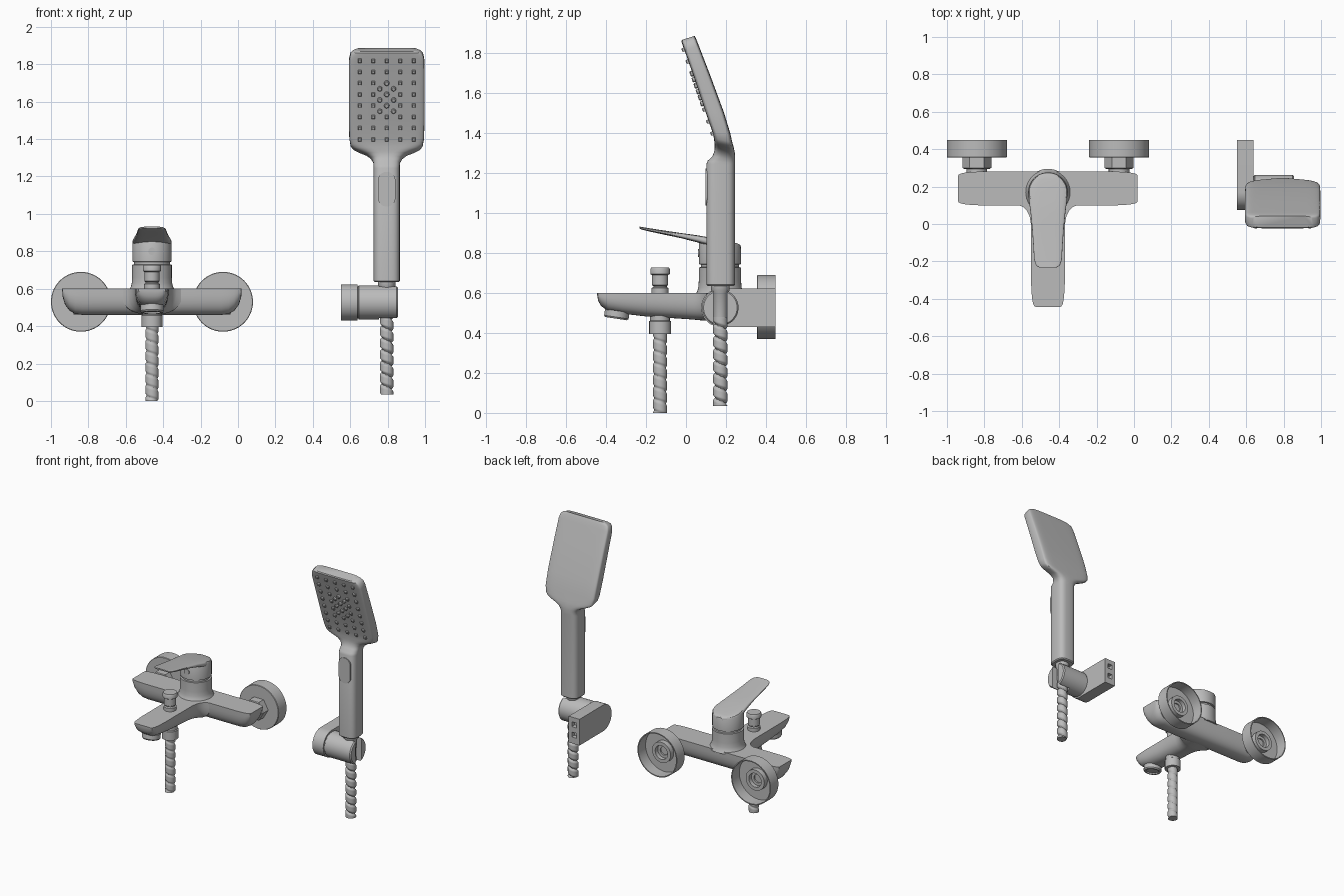
import bpy, bmesh
from math import sin, cos, pi, tau, copysign
from mathutils import Vector

if "Cube" in bpy.data.objects:
    bpy.data.objects.remove(bpy.data.objects["Cube"])

metal = bpy.data.materials.new("grey metal")
metal.use_nodes = True
GREY = (0.5, 0.5, 0.5, 1)
metal.diffuse_color = GREY
metal.node_tree.nodes["Principled BSDF"].inputs["Base Color"].default_value = GREY
parts = []


def finish(name, bm):
    bmesh.ops.recalc_face_normals(bm, faces=bm.faces)
    mesh = bpy.data.meshes.new(name)
    bm.to_mesh(mesh)
    bm.free()
    mesh.materials.append(metal)
    ob = bpy.data.objects.new(name, mesh)
    bpy.context.collection.objects.link(ob)
    parts.append(ob)
    return ob


def loft(name, rings):
    bm = bmesh.new()
    loops = [[bm.verts.new(p) for p in ring] for ring in rings]
    n = len(loops[0])
    for a, b in zip(loops, loops[1:]):
        for i in range(n):
            j = (i + 1) % n
            bm.faces.new((a[i], a[j], b[j], b[i]))
    bm.faces.new(loops[0])
    bm.faces.new(loops[-1])
    return finish(name, bm)


def lathe(name, profile, center, axis="z", seg=40):
    """Revolve (radius, height) pairs about an axis through center."""
    def place(r, h, a):
        u, v = r * cos(a), r * sin(a)
        return Vector(center) + Vector({"x": (h, u, v), "y": (u, h, v), "z": (u, v, h)}[axis])
    return loft(name, [[place(r, h, tau * i / seg) for i in range(seg)] for r, h in profile])


def power(v, p):
    return copysign(abs(v) ** p, v)


def section(x, front, back, half, p, n=36):
    """Rounded section spanning two (y, z) points, half-width along x."""
    f, b = Vector((x, *front)), Vector((x, *back))
    mid, d = (f + b) / 2, (b - f) / 2
    return [mid + d * power(sin(tau * i / n), p)
            + Vector((half * power(cos(tau * i / n), p), 0, 0)) for i in range(n)]


def hull(center, along, half, depth, n=20):
    """Flat-topped, round-bottomed section across x or y."""
    pts = []
    for i in range(n + 1):
        a = pi * i / n
        s, z = half * power(cos(a), .75), TOP - depth * power(sin(a), .75)
        pts.append(Vector((along, center + s, z) if center == BAR_Y else (center + s, along, z)))
    return pts


def box(name, x, y, z):
    bm = bmesh.new()
    bmesh.ops.create_cube(bm, size=1)
    for v in bm.verts:
        v.co = [m[0] + (c + .5) * (m[1] - m[0]) for c, m in zip(v.co, (x, y, z))]
    return finish(name, bm)


def cut(ob, cutter):
    mod = ob.modifiers.new("cut", "BOOLEAN")
    mod.operation, mod.solver, mod.object = "DIFFERENCE", "EXACT", cutter
    bpy.context.view_layer.objects.active = ob
    bpy.ops.object.modifier_apply(modifier=mod.name)
    parts.remove(cutter)
    bpy.data.objects.remove(cutter)


def hose(name, x, y, low, high, radius, ridge, pitch, seg=24):
    rings, steps = [], int((high - low) / .004)
    for k in range(steps + 1):
        z = low + (high - low) * k / steps
        ring = []
        for i in range(seg):
            a = tau * i / seg
            groove = max(0, cos(a + tau * z / pitch)) ** 3
            r = radius - ridge * groove
            ring.append(Vector((x + r * cos(a), y + r * sin(a), z)))
        rings.append(ring)
    loft(name, rings)


# Mixer body: crossbar and spout
TOP, BAR_Y, MIX_X = .6, .19, -.46
ends = [(.48, .068, .01), (.477, .074, .045), (.465, .08, .085), (.44, .085, .118),
        (.41, .088, .135), (.37, .09, .14)]
loft("mixer_crossbar",
     [hull(BAR_Y, MIX_X - d, h, t) for d, h, t in ends]
     + [hull(BAR_Y, MIX_X + d, h, t) for d, h, t in reversed(ends)])
spout = [(-.445, .06, .01), (-.44, .072, .04), (-.425, .08, .065), (-.39, .086, .09),
         (-.32, .09, .103), (-.2, .09, .117), (0, .091, .13), (.04, .098, .133),
         (.07, .112, .136), (.09, .132, .138), (.105, .165, .138), (.2, .17, .138)]
loft("mixer_spout", [hull(MIX_X, y, h, t) for y, h, t in spout])
aerator = lathe("spout_aerator", [(.062, .04), (.062, .008), (.056, 0), (.045, 0), (.045, .01)],
                (0, 0, 0))
aerator.location = (MIX_X, -.35, .472)
aerator.rotation_euler.x = -.15

# Diverter knob, hose nut and lower hose
lathe("diverter_knob", [(.042, .59), (.042, .625), (.034, .63), (.034, .635), (.04, .64),
                        (.04, .69), (.049, .695), (.049, .72), (.045, .727)], (MIX_X, -.13, 0))
lathe("hose_nut", [(.05, .5), (.05, .462), (.056, .458), (.056, .395), (.038, .395)],
      (MIX_X, -.13, 0), seg=16)
hose("mixer_hose", MIX_X, -.13, 0, .41, .035, .006, .06)

# Cartridge housing and lever
LEVER_Y = .17
lathe("cartridge_base", [(.125, .59), (.114, .608), (.108, .63), (.106, .66), (.106, .728),
                         (.096, .73), (.096, .75)], (MIX_X, LEVER_Y, 0))
cap = lathe("lever_hub", [(.095, .742), (.105, .745), (.105, .852), (.1, .862)], (MIX_X, LEVER_Y, 0))
for v in cap.data.vertices:
    if v.co.z > .8:
        v.co.z -= .2 * (v.co.y - LEVER_Y)
lever = [(.272, .025, .84, .02), (.262, .05, .847, .03), (.24, .078, .853, .04),
         (.21, .097, .86, .04), (.17, .105, .868, .04), (.12, .101, .878, .042),
         (.06, .093, .889, .036), (-.02, .085, .9, .026), (-.12, .078, .915, .02),
         (-.19, .074, .926, .016), (-.222, .064, .931, .013), (-.233, .045, .933, .01)]
loft("lever", [section(MIX_X, (y, z - t), (y, z), h, .55) for y, h, z, t in lever])
lathe("lever_plug", [(.02, 0), (.02, .02)], (MIX_X, .06, .8), "y", 20)

# Wall flanges with hex nuts, open at the back
for side, x in (("right", -.84), ("left", -.08)):
    lathe(side + "_wall_flange",
          [(.055, .26), (.055, .355), (.157, .355), (.16, .358), (.16, .448), (.153, .448),
           (.153, .364), (.075, .364), (.075, .4), (.05, .4), (.05, .37), (.03, .37), (.03, .33)],
          (x, 0, .53), "y", 56)
    lathe(side + "_hex_nut", [(.068, .294), (.077, .3), (.077, .36)], (x, 0, .53), "y", 6)

# Shower bracket: wall slab and slotted cradle
CX, CY, CZ = .795, .172, .527
outline = [(CY - .096 * sin(pi * i / 24), CZ - .096 * cos(pi * i / 24)) for i in range(25)]
outline += [(.448, CZ + .096), (.448, CZ - .096)]
slab = loft("bracket_slab", [[Vector((x, y, z)) for y, z in outline] for x in (.55, .638)])
for z in (.477, .553):
    cut(slab, box("screw_slot", (.575, .613), (.415, .5), (z, z + .036)))
cradle = lathe("bracket_cradle", [(.085, .62), (.085, .642), (.091, .646), (.091, .848), (.084, .856)],
               (0, CY, CZ), "x", 48)
cut(cradle, box("cradle_slot", (CX - .04, .9), (CY - .034, CY + .034), (.3, .75)))

# Shower hose and its cone
hose("shower_hose", CX, CY, .035, .48, .036, .011, .062)
lathe("hose_cone", [(.03, .45), (.034, .48), (.038, .6), (.047, .615), (.047, .64)], (CX, CY, 0), seg=28)

# Handset: grip, neck and tilted head in one loft (front point, back point, half-width, roundness)
head = [((.108, .635), (.239, .635), .064, .6), ((.102, .642), (.245, .642), .07, .6),
        ((.102, 1.245), (.245, 1.24), .07, .6), ((.108, 1.262), (.246, 1.25), .07, .62),
        ((.132, 1.285), (.246, 1.265), .072, .7), ((.142, 1.31), (.246, 1.285), .085, .7),
        ((.144, 1.33), (.244, 1.305), .112, .6), ((.143, 1.345), (.241, 1.32), .15, .5),
        ((.142, 1.358), (.238, 1.335), .178, .42), ((.14, 1.375), (.232, 1.355), .193, .35),
        ((.133, 1.405), (.222, 1.4), .2, .3), ((.1, 1.5), (.19, 1.505), .202, .27),
        ((.04, 1.68), (.118, 1.7), .202, .27), ((-.007, 1.815), (.064, 1.84), .201, .27),
        ((-.018, 1.845), (.053, 1.868), .194, .28), ((-.023, 1.86), (.047, 1.88), .18, .3),
        ((-.02, 1.868), (.043, 1.888), .16, .35)]
loft("handset", [section(CX, f, b, h, p) for f, b, h, p in head])
pill = [(CX + .047 * cos(a), 1.132 + .047 * sin(a) + copysign(.046, sin(a)))
        for a in [tau * (i + .5) / 32 for i in range(32)]]
loft("grip_button", [[Vector((x, y, z)) for x, z in pill] for y in (.12, .097)])


# Spray nozzles on the tilted face
def nozzle(name, x, z, radius, seg):
    ob = lathe(name, [(radius, -.014), (radius, .008), (radius * .7, .012)], (0, 0, 0), seg=seg)
    face = Vector((0, .133 + .35, 0)) - Vector((0, .35, 0))
    slope = (.133 + .018) / (1.405 - 1.845)
    ob.location = (x, face.y + slope * (z - 1.405), z)
    ob.rotation_euler = (pi / 2 + .331, 0, 0)
    if seg == 4:
        for v in ob.data.vertices:
            v.co.xy = ((v.co.x - v.co.y) * .707, (v.co.x + v.co.y) * .707)


for row in range(8):
    for col in range(-2, 3):
        middle = col == 0 and 2 < row < 6
        nozzle("spray_nozzle", CX + col * .072, 1.4 + row * .06, .014, 12 if middle else 4)
for z in (1.55, 1.61, 1.67):
    for dx in (-.037, .037):
        nozzle("centre_nozzle", CX + dx, z, .013, 12)

# Smooth shading with crisp edges
bpy.ops.object.select_all(action="DESELECT")
for ob in parts:
    ob.select_set(True)
bpy.context.view_layer.objects.active = parts[0]
bpy.ops.object.shade_smooth_by_angle(angle=.6)
